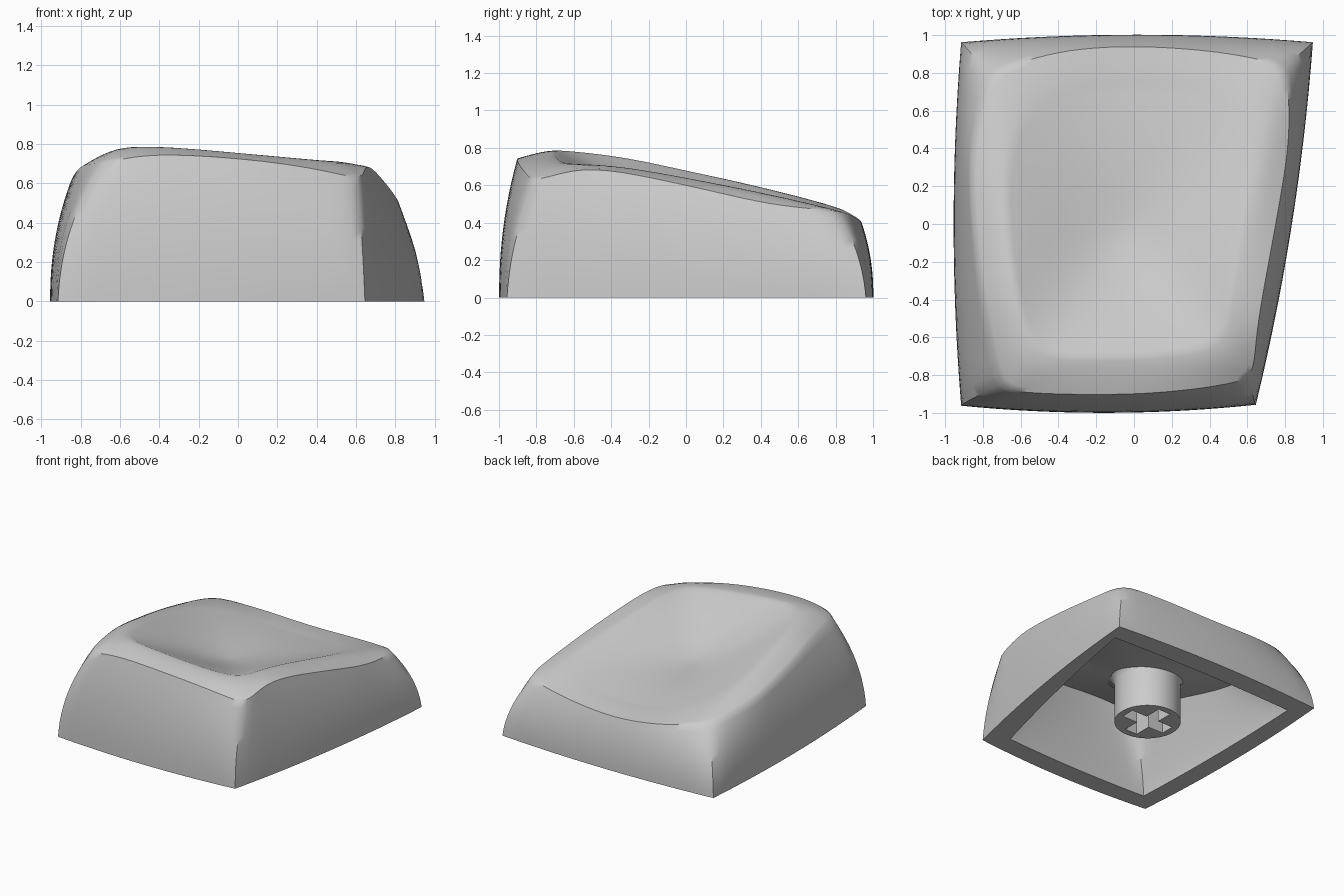
import bpy, bmesh, math
from mathutils import Vector

cube = bpy.data.objects.get("Cube")
if cube:
    bpy.data.objects.remove(cube, do_unlink=True)

grey = bpy.data.materials.new("plain grey")
grey.use_nodes = True
grey.diffuse_color = (0.6, 0.6, 0.6, 1)
grey.node_tree.nodes["Principled BSDF"].inputs["Base Color"].default_value = (0.6, 0.6, 0.6, 1)

STEPS = 24                      # points along each side
CENTRE = Vector((-0.05, 0))
FLOOR, CEILING = 0.485, 0.36    # dish and underside heights at the centre

# Skirt corners, anticlockwise from front left
OUTER = [(-.915, -.962), (.645, -.957), (.947, .962), (-.915, .962)]
INNER = [(-.785, -.825), (.5, -.815), (.865, .815), (-.785, .815)]

# Upper edge: x, y, height, and how far the rim swells above it
EDGE = [(-.71, -.88, .7, .09), (-.42, -.9, .745, .04), (0, -.9, .725, .03),
        (.35, -.87, .68, .05), (.63, -.82, .62, .09), (.66, -.5, .69, .02),
        (.75, 0, .6, .04), (.82, .45, .5, .07), (.81, .84, .46, .04),
        (.45, .91, .425, .02), (0, .94, .4, .02), (-.4, .91, .43, .02),
        (-.77, .8, .49, .04), (-.86, .35, .55, .07), (-.84, -.1, .63, .065),
        (-.79, -.45, .69, .065)]


def new_object(name, bm):
    bmesh.ops.recalc_face_normals(bm, faces=bm.faces)
    mesh = bpy.data.meshes.new(name)
    bm.to_mesh(mesh)
    bm.free()
    mesh.materials.append(grey)
    obj = bpy.data.objects.new(name, mesh)
    bpy.context.collection.objects.link(obj)
    return obj


def shade(obj, degrees):
    bpy.ops.object.select_all(action='DESELECT')
    obj.select_set(True)
    bpy.context.view_layer.objects.active = obj
    bpy.ops.object.shade_smooth_by_angle(angle=math.radians(degrees))


def skirt_ring(corners, bulge):
    ring = []
    for i in range(4):
        a, b = Vector(corners[i]), Vector(corners[(i + 1) % 4])
        out = Vector((b.y - a.y, a.x - b.x)).normalized()
        for s in range(STEPS):
            u = s / STEPS
            ring.append(a.lerp(b, u) + out * bulge * 4 * u * (1 - u))
    return ring


def edge_ring():
    """Smooth curve through the edge points, broken at the four corners."""
    ring = []
    for side in range(4):
        p = [Vector(EDGE[(side * 4 + k) % len(EDGE)]) for k in range(5)]
        p = [p[0] * 2 - p[1]] + p + [p[4] * 2 - p[3]]
        for s in range(STEPS):
            k, u = divmod(s * 4 / STEPS, 1)
            a, b, c, d = p[int(k):int(k) + 4]
            ring.append((b * 2 + (c - a) * u + (a * 2 - b * 5 + c * 4 - d) * u ** 2
                         + (b * 3 - a - c * 3 + d) * u ** 3) / 2)
    return ring


def soften(ring, passes):
    """Round the corners of a ring by averaging neighbours."""
    for _ in range(passes):
        n = len(ring)
        ring = [ring[i] / 2 + (ring[i - 1] + ring[(i + 1) % n]) / 4 for i in range(n)]
    return ring


def wall(skirt, rim, power):
    """Rings rising from the skirt to the rim, leaning in and rounding as they rise."""
    rings = []
    for j in range(13):
        h = j / 12
        pts = [Vector((*b.lerp(e.xy, h ** power), e.z * h)) for b, e in zip(skirt, rim)]
        rings.append([p.lerp(q, h) for p, q in zip(pts, soften(pts, 4))])
    return rings


def bowl(p, height):
    return height - 0.1 * p.y


def fall(q):
    return q * q * (1.8 - 0.8 * q)


edge = edge_ring()
soft_edge = soften(edge, 4)

# Outer wall, swollen rim and dished top, growing rounder toward the middle
outer = wall(skirt_ring(OUTER, 0.04), edge, 2.2)
top = []
RIM = 0.22
for j in range(1, 36):
    d = j / 36
    ring = []
    for e in soften(soft_edge, int(300 * d * d)):
        p = e.xy.lerp(CENTRE, d)
        if d <= RIM:
            z = e.z + e.w * math.sin(math.pi / 2 * d / RIM)
        else:
            crest = e.xy.lerp(CENTRE, RIM)
            rise = e.z + e.w - bowl(crest, FLOOR)
            z = bowl(p, FLOOR) + rise * fall((1 - d) / (1 - RIM))
        ring.append(Vector((*p, z)))
    top.append(ring)

# Hollow underside
ceiling_edge = [Vector((*e.xy.lerp(CENTRE, 0.18), e.z - 0.13)) for e in soften(edge, 8)]
inner = wall(skirt_ring(INNER, 0.02), ceiling_edge, 1.4)
ceiling = []
for j in range(1, 16):
    d = j / 16
    ring = []
    for e in soften(inner[-1], int(80 * d)):
        p = e.xy.lerp(CENTRE, d)
        rise = e.z - bowl(e, CEILING)
        ring.append(Vector((*p, bowl(p, CEILING) + rise * fall(1 - d))))
    ceiling.append(ring)

# One closed shell from ceiling centre, round the skirt, to the top centre
bm = bmesh.new()
loops = [[bm.verts.new(p) for p in ring]
         for ring in ceiling[::-1] + inner[::-1] + outer + top]
count = len(loops[0])
for low, high in zip(loops, loops[1:]):
    for i in range(count):
        k = (i + 1) % count
        bm.faces.new((low[i], low[k], high[k], high[i]))
for loop, height in ((loops[0], CEILING), (loops[-1], FLOOR)):
    tip = bm.verts.new((*CENTRE, bowl(CENTRE, height)))
    for i in range(count):
        bm.faces.new((loop[i], loop[(i + 1) % count], tip))
shade(new_object("key_shell", bm), 42)

# Stem: turned profile with a flared root
bm = bmesh.new()
profile = [(.243, .02), (.243, .33), (.25, .36), (.27, .39), (.3, .41), (.32, .42)]
SIDES = 48
rings = [[bm.verts.new((r * math.cos(math.tau * i / SIDES), r * math.sin(math.tau * i / SIDES), z))
          for i in range(SIDES)] for r, z in profile]
for low, high in zip(rings, rings[1:]):
    for i in range(SIDES):
        k = (i + 1) % SIDES
        bm.faces.new((low[i], low[k], high[k], high[i]))
bm.faces.new(rings[0])
bm.faces.new(rings[-1])
stem = new_object("stem", bm)

# Cross-shaped socket cut into the stem
bm = bmesh.new()
w, r = 0.055, 0.19
arm = [(r, -w), (r, w), (w, w)]
outline = []
for turn in range(4):
    for x, y in arm:
        for _ in range(turn):
            x, y = -y, x
        outline.append(bm.verts.new((x, y, -0.1)))
face = bm.faces.new(outline)
grown = bmesh.ops.extrude_face_region(bm, geom=[face])
bmesh.ops.translate(bm, vec=(0, 0, 0.42),
                    verts=[v for v in grown["geom"] if isinstance(v, bmesh.types.BMVert)])
cutter = new_object("socket_cutter", bm)
cutter.hide_render = True
cut = stem.modifiers.new("socket", 'BOOLEAN')
cut.operation = 'DIFFERENCE'
cut.solver = 'EXACT'
cut.object = cutter
bpy.context.view_layer.objects.active = stem
bpy.ops.object.modifier_apply(modifier=cut.name)
bpy.data.objects.remove(cutter, do_unlink=True)
stem.location = (-0.13, 0, 0)
shade(stem, 35)
